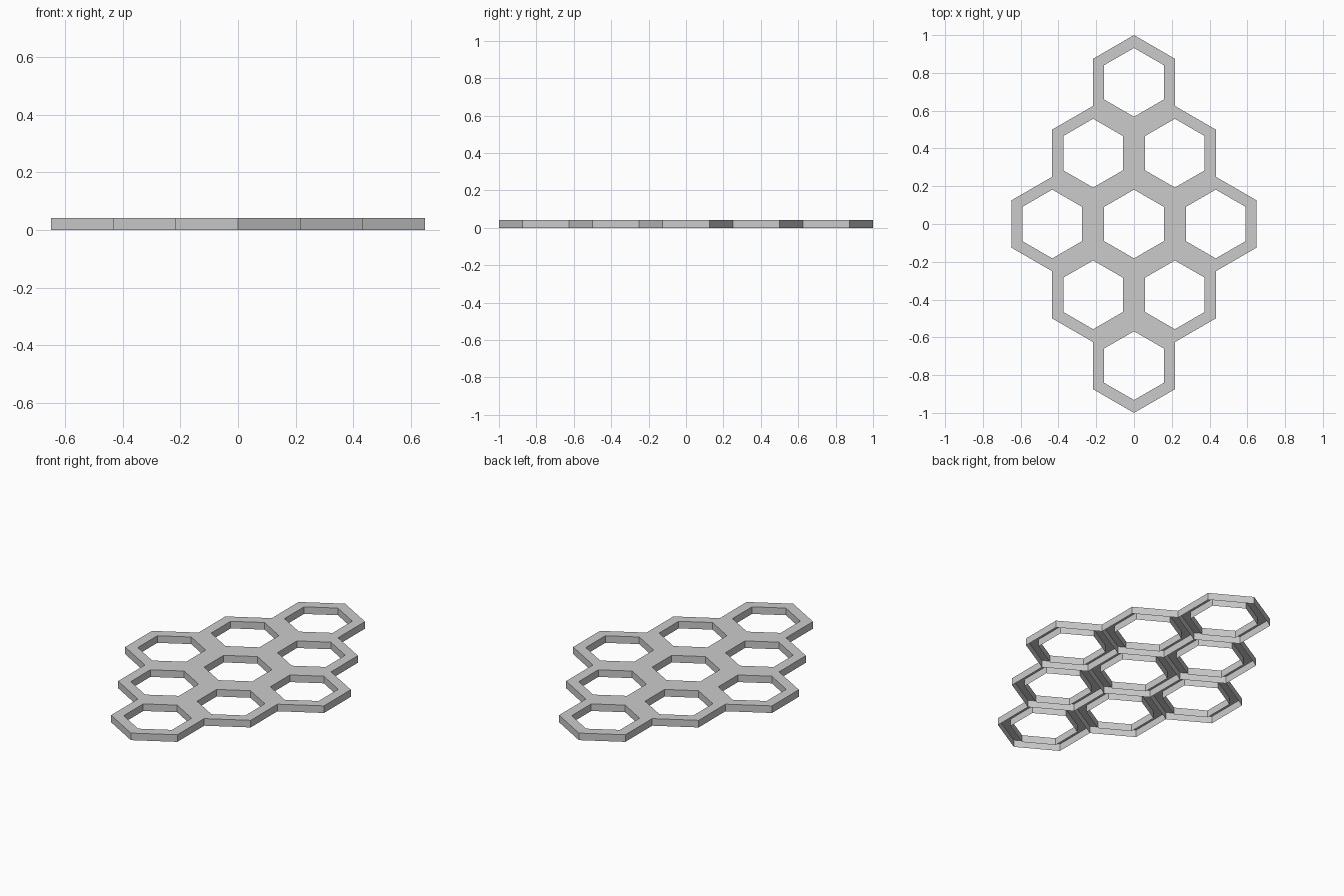
import bpy, bmesh
from math import sin, cos, pi, sqrt

if "Cube" in bpy.data.objects:
    bpy.data.objects.remove(bpy.data.objects["Cube"])

R_OUT = 0.25      # outer corner radius of one cell
R_IN = 0.182      # corner radius of the hole
HEIGHT = 0.042


def hexagon(bm, radius, z):
    return [bm.verts.new((radius * cos(pi / 2 + k * pi / 3),
                          radius * sin(pi / 2 + k * pi / 3), z)) for k in range(6)]


# One hexagonal ring: top face band plus outer and inner walls, open underneath
bm = bmesh.new()
out_low, out_top = hexagon(bm, R_OUT, 0), hexagon(bm, R_OUT, HEIGHT)
in_low, in_top = hexagon(bm, R_IN, 0), hexagon(bm, R_IN, HEIGHT)
for k in range(6):
    n = (k + 1) % 6
    bm.faces.new((out_low[k], out_low[n], out_top[n], out_top[k]))
    bm.faces.new((out_top[k], out_top[n], in_top[n], in_top[k]))
    bm.faces.new((in_top[k], in_top[n], in_low[n], in_low[k]))
mesh = bpy.data.meshes.new("hex_cell")
bm.to_mesh(mesh)
bm.free()

# Nine cells on a 3 x 3 diamond lattice
dx, dy = R_OUT * sqrt(3) / 2, R_OUT * 1.5
for i in (-1, 0, 1):
    for j in (-1, 0, 1):
        cell = bpy.data.objects.new(f"hex_cell_{i + 2}_{j + 2}", mesh)
        cell.location = ((i - j) * dx, (i + j) * dy, 0)
        bpy.context.collection.objects.link(cell)
